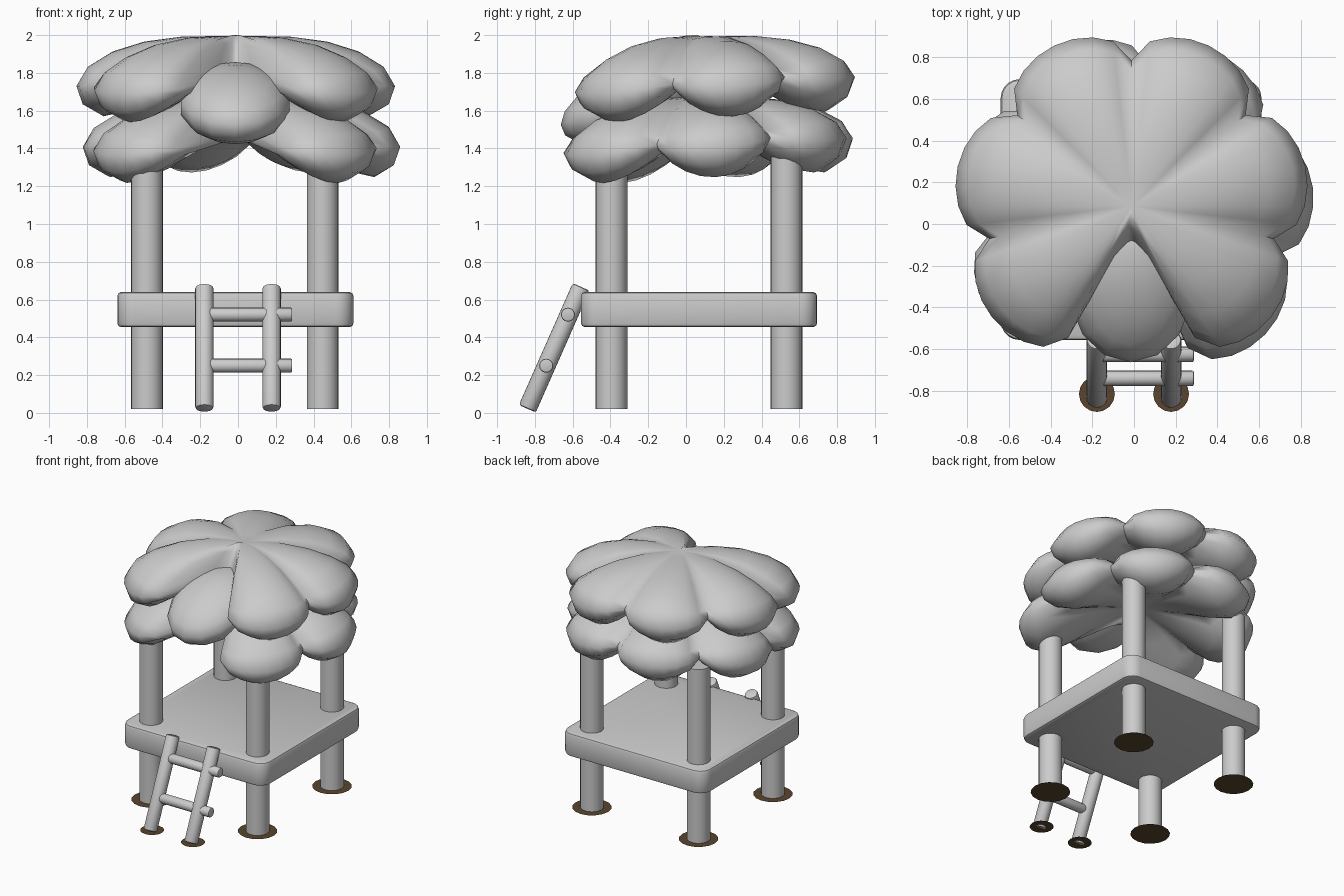
import bpy, bmesh, math
from mathutils import Vector, Matrix

cube = bpy.data.objects.get("Cube")
if cube:
    bpy.data.objects.remove(cube, do_unlink=True)


def make_material(name, rgb):
    m = bpy.data.materials.new(name)
    m.use_nodes = True
    m.diffuse_color = (*rgb, 1)
    m.node_tree.nodes["Principled BSDF"].inputs["Base Color"].default_value = (*rgb, 1)
    return m


grey = make_material("light grey", (0.6, 0.6, 0.6))
brown = make_material("dark soil brown", (0.1, 0.06, 0.027))


def finish(name, bm, mat, angle=40):
    bmesh.ops.recalc_face_normals(bm, faces=bm.faces)
    mesh = bpy.data.meshes.new(name)
    bm.to_mesh(mesh)
    bm.free()
    mesh.materials.append(mat)
    ob = bpy.data.objects.new(name, mesh)
    bpy.context.collection.objects.link(ob)
    bpy.ops.object.select_all(action="DESELECT")
    ob.select_set(True)
    bpy.context.view_layer.objects.active = ob
    bpy.ops.object.shade_smooth_by_angle(angle=math.radians(angle))
    return ob


def pole(name, a, b, radius, bevel=0.0, sides=20):
    """Cylinder between two points, with optionally rounded ends."""
    a, b = Vector(a), Vector(b)
    axis = b - a
    mat = Matrix.Translation((a + b) / 2) @ axis.to_track_quat("Z", "Y").to_matrix().to_4x4()
    bm = bmesh.new()
    bmesh.ops.create_cone(bm, cap_ends=True, segments=sides, radius1=radius,
                          radius2=radius, depth=axis.length, matrix=mat)
    if bevel:
        rims = [e for e in bm.edges if any(len(f.verts) > 4 for f in e.link_faces)]
        bmesh.ops.bevel(bm, geom=rims, offset=bevel, segments=2, profile=0.5, affect="EDGES")
    return finish(name, bm, grey)


def soil_disc(name, x, y, radius):
    bm = bmesh.new()
    bmesh.ops.create_circle(bm, cap_ends=True, segments=16, radius=radius,
                            matrix=Matrix.Translation((x, y, 0.018)))
    return finish(name, bm, brown)


# Platform: upright corners rounded first, then the rims softened
bm = bmesh.new()
bmesh.ops.create_cube(bm, matrix=Matrix.Translation((-0.014, 0.069, 0.547))
                      @ Matrix.Diagonal((1.25, 1.25, 0.185, 1)))
upright = [e for e in bm.edges if abs(e.verts[0].co.z - e.verts[1].co.z) > 0.1]
bmesh.ops.bevel(bm, geom=upright, offset=0.09, segments=5, profile=0.5, affect="EDGES")
rims = [e for e in bm.edges if abs(e.verts[0].co.z - e.verts[1].co.z) < 0.01]
bmesh.ops.bevel(bm, geom=rims, offset=0.02, segments=2, profile=0.5, affect="EDGES")
finish("platform", bm, grey)

# Four posts with soil discs
for side, x in (("right", -0.482), ("left", 0.448)):
    for end, y in (("front", -0.395), ("back", 0.532)):
        pole(f"{end}_{side}_post", (x, y, 0.02), (x, y, 1.39), 0.084, sides=24)
        soil_disc(f"{end}_{side}_post_soil", x, y, 0.142)

# Leaning ladder
for side, x in (("right", -0.178), ("left", 0.178)):
    pole(f"ladder_{side}_rail", (x, -0.84, 0.022), (x, -0.555, 0.667), 0.049, 0.012)
    soil_disc(f"ladder_{side}_soil", x, -0.815, 0.086)
for name, y, z in (("lower", -0.74, 0.25), ("upper", -0.625, 0.52)):
    pole(f"ladder_{name}_rung", (-0.15, y, z), (0.287, y, z), 0.037, 0.008, 16)

# Canopy cross-section: share of radius, height on a lobe, height in a groove
SECTION = [(0.15, 0.272, 0.27), (0.35, 0.268, 0.255), (0.58, 0.24, 0.205),
           (0.78, 0.185, 0.135), (0.93, 0.105, 0.075), (1.0, 0.0, 0.03),
           (0.96, -0.1, 0.0), (0.84, -0.16, -0.01), (0.65, -0.12, 0.01),
           (0.4, -0.01, 0.04), (0.15, 0.07, 0.07)]
LOBE = math.tau / 7
STEPS = 8


def canopy(name, centre, turn):
    """Seven-part flower dome with the front lobe left open."""
    bm = bmesh.new()
    rings = []
    for i in range(7 * STEPS):
        lobe = abs(math.sin(math.pi * i / STEPS))
        radius, bulge, lift = 0.7 + 0.155 * lobe ** 0.5, lobe ** 0.85, 0
        if 0 < i < STEPS:                            # open wedge at the front
            off = abs(i - STEPS / 2) / (STEPS / 2)
            radius, bulge, lift = 0.18 + 0.18 * off ** 2, 0, 0.06
        a = -math.pi / 2 - LOBE / 2 + i * LOBE / STEPS
        ring = []
        for share, high, low in SECTION:
            r = share * radius
            x, y = r * math.cos(a), r * math.sin(a)
            z = low + (high - low) * bulge + 0.06 * y * share + lift * share
            ring.append(bm.verts.new((x, y, z)))
        rings.append(ring)
    top, under = bm.verts.new((0, 0, 0.268)), bm.verts.new((0, 0, 0.08))
    for p, q in zip(rings, rings[1:] + rings[:1]):
        bm.faces.new((top, p[0], q[0]))
        bm.faces.new((under, q[-1], p[-1]))
        for k in range(len(p) - 1):
            bm.faces.new((p[k], p[k + 1], q[k + 1], q[k]))
    bm.transform(Matrix.Translation(centre) @ Matrix.Rotation(turn, 4, "Z"))
    return finish(name, bm, grey, 75)


canopy("upper_canopy", (-0.012, 0.085, 1.722), 0)
canopy("lower_canopy", (0.01, 0.06, 1.4), math.radians(-5))

# Drooping leaf lobe filling the front opening
bm = bmesh.new()
bmesh.ops.create_uvsphere(bm, u_segments=14, v_segments=9, radius=1)
bm.transform(Matrix.Translation((-0.015, -0.3, 1.64)) @ Matrix.Rotation(math.radians(22), 4, "X")
             @ Matrix.Diagonal((0.3, 0.385, 0.175, 1)))
finish("front_canopy_lobe", bm, grey, 75)
